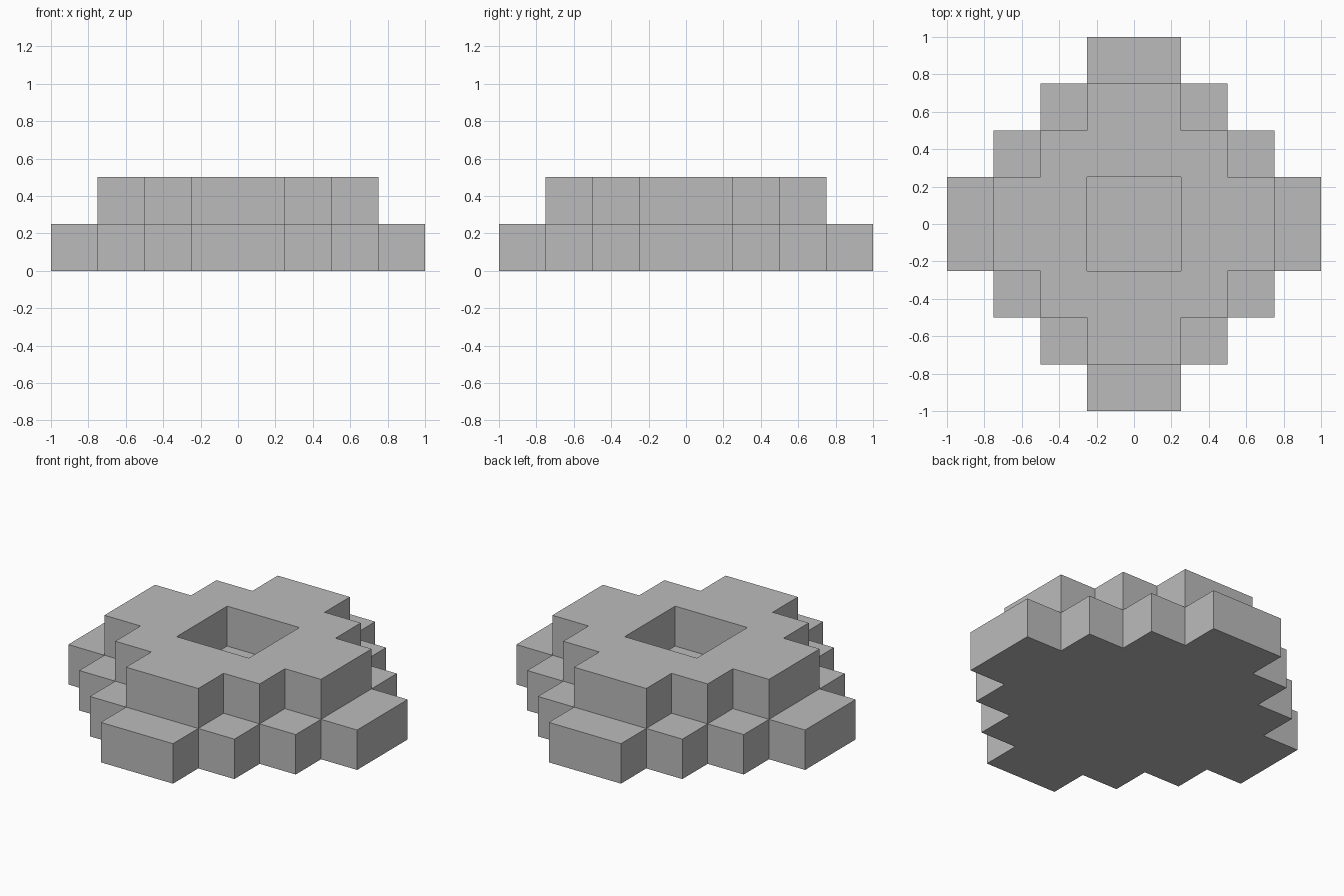
import bpy, bmesh, math

CELL = 0.25

cube = bpy.data.objects.get("Cube")
if cube:
    bpy.data.objects.remove(cube, do_unlink=True)

# Plain grey stone
grey = bpy.data.materials.new("grey")
grey.use_nodes = True
colour = (0.5, 0.5, 0.5, 1)
grey.diffuse_color = colour
grey.node_tree.nodes["Principled BSDF"].inputs["Base Color"].default_value = colour


def add_tier(name, base, reach, pit=0):
    """Stepped diamond slab made of square cells, with an optional square pit."""
    bm = bmesh.new()
    centres = [(i + 0.5) * CELL for i in range(-4, 4)]
    for x in centres:
        for y in centres:
            inside = abs(x) + abs(y) < reach + 0.01
            if inside and max(abs(x), abs(y)) > pit:
                h = CELL / 2
                corners = [(x - h, y - h), (x + h, y - h), (x + h, y + h), (x - h, y + h)]
                bm.faces.new([bm.verts.new((u, v, base)) for u, v in corners])
    bmesh.ops.remove_doubles(bm, verts=bm.verts[:], dist=0.001)
    bmesh.ops.dissolve_limit(bm, angle_limit=math.radians(1),
                             verts=bm.verts[:], edges=bm.edges[:])
    mesh = bpy.data.meshes.new(name)
    bm.to_mesh(mesh)
    bm.free()
    mesh.materials.append(grey)
    tier = bpy.data.objects.new(name, mesh)
    bpy.context.collection.objects.link(tier)
    # Raise the flat outline into a slab
    slab = tier.modifiers.new("slab", 'SOLIDIFY')
    slab.thickness = CELL
    slab.offset = 1


# Wide solid base, then a narrower ring around the central pit
add_tier("lower_tier", 0, 1.0)
add_tier("upper_tier", CELL, 0.75, pit=CELL)
